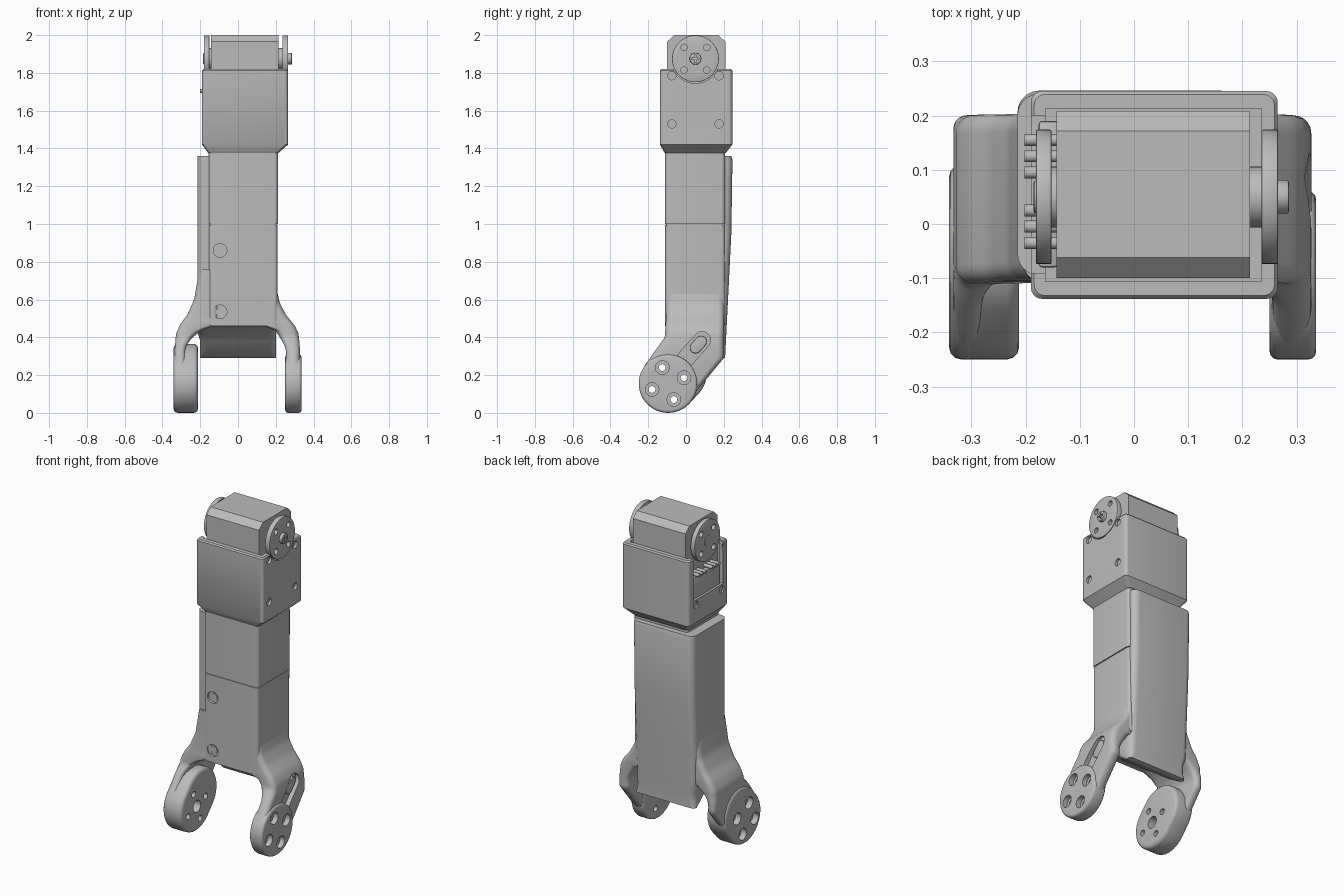
import bpy, bmesh, math
from mathutils import Matrix, Vector

cube = bpy.data.objects.get("Cube")
if cube:
    bpy.data.objects.remove(cube, do_unlink=True)

grey = bpy.data.materials.new("matte_grey")
grey.use_nodes = True
grey.diffuse_color = (0.5, 0.5, 0.5, 1)
grey.node_tree.nodes["Principled BSDF"].inputs["Base Color"].default_value = grey.diffuse_color


def add(name, bm):
    bmesh.ops.recalc_face_normals(bm, faces=bm.faces[:])
    mesh = bpy.data.meshes.new(name)
    bm.to_mesh(mesh)
    bm.free()
    mesh.materials.append(grey)
    obj = bpy.data.objects.new(name, mesh)
    bpy.context.collection.objects.link(obj)
    return obj


def loft(name, rings):
    """Skin a stack of equal-sized closed rings and cap both ends."""
    bm = bmesh.new()
    loops = [[bm.verts.new(p) for p in ring] for ring in rings]
    for low, high in zip(loops, loops[1:]):
        for i in range(len(low)):
            j = (i + 1) % len(low)
            bm.faces.new((low[i], low[j], high[j], high[i]))
    bm.faces.new(loops[0])
    bm.faces.new(loops[-1])
    return add(name, bm)


def ring(x0, x1, y0, y1, z, radius=0.02, steps=5):
    """Horizontal rounded rectangle."""
    r = min(radius, abs(x1 - x0) * 0.45, abs(y1 - y0) * 0.45)
    corners = [(x1 - r, y1 - r), (x0 + r, y1 - r), (x0 + r, y0 + r), (x1 - r, y0 + r)]
    points = []
    for quarter, (cx, cy) in enumerate(corners):
        for k in range(steps + 1):
            a = (quarter + k / steps) * math.pi / 2
            points.append((cx + r * math.cos(a), cy + r * math.sin(a), z))
    return points


def prism(name, outline, x0, x1):
    """Extrude a side outline of (y, z) points along x."""
    return loft(name, [[(x, y, z) for y, z in outline] for x in (x0, x1)])


def box(name, x0, x1, y0, y1, z0, z1):
    return prism(name, [(y0, z0), (y1, z0), (y1, z1), (y0, z1)], x0, x1)


def capsule(start, end, r, steps=16):
    a, b = Vector(start), Vector(end)
    base = math.atan2(b.y - a.y, b.x - a.x) - math.pi / 2
    turns = [(c, base + half + math.pi * k / steps)
             for c, half in ((b, 0), (a, math.pi)) for k in range(steps + 1)]
    return [(c.x + r * math.cos(t), c.y + r * math.sin(t)) for c, t in turns]


def cylinders(name, ends, r, sides=32):
    """Cylinders between pairs of end points, in one object."""
    bm = bmesh.new()
    for a, b in ends:
        a, b = Vector(a), Vector(b)
        place = Matrix.Translation((a + b) / 2) @ (b - a).to_track_quat("Z", "Y").to_matrix().to_4x4()
        bmesh.ops.create_cone(bm, cap_ends=True, segments=sides, radius1=r, radius2=r,
                              depth=(b - a).length, matrix=place)
    return add(name, bm)


def along_x(name, x0, x1, spots, r, sides=32):
    return cylinders(name, [((x0, y, z), (x1, y, z)) for y, z in spots], r, sides)


def apply(obj, kind, **settings):
    mod = obj.modifiers.new(kind.lower(), kind)
    for key, value in settings.items():
        setattr(mod, key, value)
    bpy.context.view_layer.objects.active = obj
    bpy.ops.object.modifier_apply(modifier=mod.name)


def bevel(obj, width, segments=3):
    apply(obj, "BEVEL", width=width, segments=segments, limit_method="ANGLE", angle_limit=0.7)
    return obj


def cut(targets, cutter):
    for obj in targets:
        apply(obj, "BOOLEAN", operation="DIFFERENCE", solver="EXACT", object=cutter)
    bpy.data.objects.remove(cutter, do_unlink=True)


def at(curve, z):
    """Straight-line lookup in a list of (z, value)."""
    for (z0, v0), (z1, v1) in zip(curve, curve[1:]):
        if z <= z1:
            return v0 + (v1 - v0) * max(0, z - z0) / (z1 - z0)
    return curve[-1][1]


# Main limb: two box sections with a fine seam, and the rear cover
lower_body = loft("lower_body", [ring(-0.155, 0.21, -0.11, 0.207, z) for z in (0.46, 0.996)])
loft("upper_body", [ring(-0.155, 0.213, -0.11, 0.207, z) for z in (1.0, 1.4)])
loft("body_seam", [ring(-0.15, 0.205, -0.105, 0.2, z) for z in (0.98, 1.02)])
cover_front = [(0.29, 0.17), (0.33, 0.1), (0.43, 0.0), (0.46, -0.095)]
cover_back = [(0.29, 0.207), (0.95, 0.24), (1.34, 0.246), (1.36, 0.24)]
loft("rear_cover", [ring(-0.215 if z > 0.4 else -0.2, 0.2, at(cover_front, z), at(cover_back, z), z, 0.04)
                    for z in (0.29, 0.33, 0.38, 0.43, 0.46, 0.7, 0.95, 1.34, 1.36)])

# Fork arms flaring out to the pivot
PIVOT_Y, PIVOT_Z, PIVOT_R = -0.095, 0.155, 0.155
front_edge = [(0.25, -0.22), (0.4, -0.112), (0.5, -0.106)]
back_edge = [(0.01, -0.06), (0.03, -0.025), (0.06, 0.01), (0.29, 0.2), (0.75, 0.205)]


def arm(name, side, top, outer, inner):
    rings, count, bottom = [], 44, 0.006
    for i in range(count + 1):
        z = bottom + (top - bottom) * i / count
        y0 = at(front_edge, z)
        if z < 0.25:
            y0 = PIVOT_Y - math.sqrt(PIVOT_R ** 2 - (z - PIVOT_Z) ** 2)
        xs = sorted((side * at(inner, z), side * at(outer, z)))
        rings.append(ring(*xs, y0, at(back_edge, z), z, 0.035))
    return loft(name, rings)


left_arm = arm("left_arm", 1, 0.66,
               [(0.36, 0.327), (0.42, 0.32), (0.46, 0.302), (0.52, 0.253), (0.58, 0.222), (0.66, 0.203)],
               [(0.33, 0.255), (0.36, 0.245), (0.4, 0.222), (0.44, 0.195), (0.47, 0.1)])
right_arm = arm("right_arm", -1, 0.76,
                [(0.36, 0.333), (0.42, 0.328), (0.47, 0.305), (0.52, 0.268), (0.6, 0.232), (0.76, 0.205)],
                [(0.34, 0.28), (0.37, 0.265), (0.4, 0.24), (0.44, 0.19), (0.47, 0.1)])
pivot = (PIVOT_Y, PIVOT_Z)
left_disc = bevel(along_x("left_pivot_disc", 0.25, 0.336, [pivot], PIVOT_R, 48), 0.015)
right_pad = bevel(prism("right_pivot_pad", capsule(pivot, (-0.045, 0.21), PIVOT_R), -0.341, -0.212), 0.022)

# Recess in the left arm with a small raised rib
cut([left_arm], prism("slot_cutter", capsule((0.0, 0.29), (0.085, 0.385), 0.045), 0.3, 0.4))
bevel(prism("left_arm_rib", capsule((0.05, 0.345), (0.08, 0.378), 0.03), 0.28, 0.315), 0.004)

# Pivot bolt holes: through bores, wide outer bores and a hub bore
bolts = []
for k in range(4):
    a = math.radians(20 + 90 * k)
    bolts.append((PIVOT_Y + 0.09 * math.cos(a), PIVOT_Z + 0.09 * math.sin(a)))
forks = [left_arm, right_arm, left_disc, right_pad]
cut(forks, along_x("bolt_cutter", -0.5, 0.5, bolts, 0.018, 20))
for side in (-1, 1):
    cut(forks, along_x("bore_cutter", side * 0.305, side * 0.5, bolts, 0.036, 24))
cut([right_pad, right_arm], along_x("hub_cutter", -0.27, -0.2, [pivot], 0.036, 24))

# Front screws
screws = [(-0.095, 0.86), (-0.095, 0.535)]
cut([lower_body], cylinders("screw_cutter", [((x, -0.2, z), (x, -0.085, z)) for x, z in screws], 0.036))
cylinders("front_screws", [((x, -0.1, z), (x, -0.08, z)) for x, z in screws], 0.022, 24)

# Motor bracket: open-topped tapered box
bracket = loft("motor_bracket", [ring(-0.157, 0.213, -0.112, 0.21, 1.375),
                                 ring(-0.19, 0.265, -0.138, 0.245, 1.42),
                                 ring(-0.19, 0.265, -0.138, 0.245, 1.812),
                                 ring(-0.184, 0.259, -0.132, 0.239, 1.82)])
cut([bracket], box("cavity_cutter", -0.163, 0.235, -0.106, 0.213, 1.5, 1.9))
cut([bracket], box("window_cutter", -0.3, -0.1, -0.09, 0.2, 1.56, 1.9))
HORN = (0.05, 1.875)
cut([bracket], along_x("horn_notch_cutter", 0.2, 0.3, [HORN], 0.13, 48))
mounts = [(y, z) for y in (-0.075, 0.175) for z in (1.53, 1.785)]
for inner_x, outer_x in ((-0.182, -0.4), (0.25, 0.4)):
    cut([bracket], along_x("mount_cutter", inner_x, outer_x, mounts, 0.022, 20))

# Motor with chamfered top, connector panel and pins
prism("motor", [(-0.1, 1.49), (0.208, 1.49), (0.208, 1.965), (0.172, 2.0), (-0.062, 2.0), (-0.1, 1.965)],
      -0.143, 0.214)
bevel(box("connector_panel", -0.176, -0.14, -0.08, 0.19, 1.55, 1.69), 0.006, 2)
pins = [(y + 0.03 * k, 1.705) for y in (-0.035, 0.095) for k in range(3)]
along_x("connector_pins", -0.202, -0.14, pins, 0.011, 12)

# Motor horns, hubs and centre screws
holes = [(HORN[0] + a, HORN[1] + b) for a in (-0.06, 0.06) for b in (-0.06, 0.06)]
for label, side, x0, x1, head in (("left", 1, 0.235, 0.266, 0.02), ("right", -1, 0.152, 0.181, 0.004)):
    horn = bevel(along_x(label + "_horn", side * x0, side * x1, [HORN], 0.124, 48), 0.003, 2)
    cut([horn], along_x("horn_cutter", side * 0.1, side * 0.4, holes, 0.017, 20))
    along_x(label + "_horn_hub", side * 0.13, side * (x0 + 0.005), [HORN], 0.056)
    screw = bevel(along_x(label + "_horn_screw", side * x0, side * (x1 + head), [HORN], 0.031), 0.005, 2)
    if side > 0:
        y, z = HORN
        for dy, dz in ((0.02, 0.005), (0.005, 0.02)):
            cut([screw], box("cross_cutter", 0.278, 0.3, y - dy, y + dy, z - dz, z + dz))

# Smooth shading with crisp edges
bpy.ops.object.select_all(action="DESELECT")
for obj in bpy.context.collection.objects:
    if obj.type == "MESH" and grey.name in obj.data.materials:
        obj.select_set(True)
        bpy.context.view_layer.objects.active = obj
bpy.ops.object.shade_smooth_by_angle(angle=math.radians(35))
